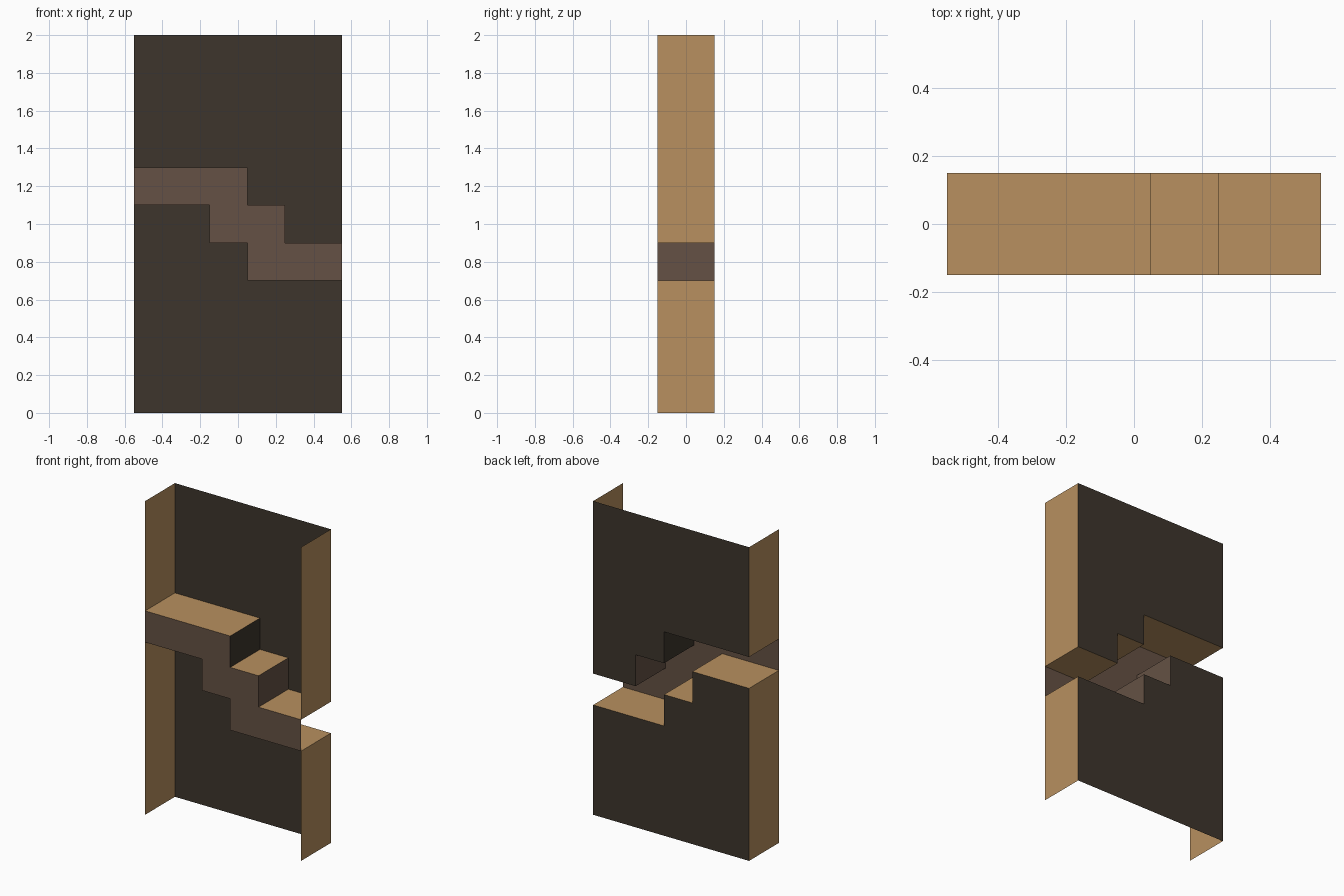
import bpy, bmesh

if "Cube" in bpy.data.objects:
    bpy.data.objects.remove(bpy.data.objects["Cube"])

W, D = 0.55, 0.15  # half width, half depth


def material(name, rgb):
    m = bpy.data.materials.new(name)
    m.diffuse_color = (*rgb, 1)
    m.use_nodes = True
    m.node_tree.nodes["Principled BSDF"].inputs["Base Color"].default_value = m.diffuse_color
    return m


TAN = material("tan", (0.48, 0.28, 0.115))
DARK = material("dark_panel", (0.047, 0.036, 0.025))
BROWN = material("brown_band", (0.13, 0.083, 0.058))
SLOTS = [TAN, DARK, BROWN]


def make_object(name, bm):
    mesh = bpy.data.meshes.new(name)
    bm.to_mesh(mesh)
    bm.free()
    for m in SLOTS:
        mesh.materials.append(m)
    obj = bpy.data.objects.new(name, mesh)
    bpy.context.collection.objects.link(obj)
    return obj


def sheet(bm, outline, y, slot):
    """Flat upright face with its outline in x, z (facing front)."""
    verts = [bm.verts.new((x, y, z)) for x, z in outline]
    bm.faces.new(verts).material_index = slot
    return verts


def tray(name, outline, rim_slots):
    """Back panel with a rim along the outline; the closing edge stays open."""
    bm = bmesh.new()
    back = sheet(bm, outline, D, 1)
    front = [bm.verts.new((x, -D, z)) for x, z in outline]
    for i, slot in enumerate(rim_slots):
        f = bm.faces.new((back[i + 1], back[i], front[i], front[i + 1]))
        f.material_index = slot
    return make_object(name, bm)


# Stepped edges above and below the band, left to right
upper_steps = [(-W, 1.3), (0.05, 1.3), (0.05, 1.1), (0.25, 1.1), (0.25, 0.9), (W, 0.9)]
lower_steps = [(-W, 1.1), (-0.15, 1.1), (-0.15, 0.9), (0.05, 0.9), (0.05, 0.7), (W, 0.7)]

# Upper recess, open at the top
tray("upper_recess", [(-W, 2)] + upper_steps + [(W, 2)], [0, 0, 1, 0, 2, 0, 0])

# Lower recess, open at the bottom
tray("lower_recess", [(W, 0)] + lower_steps[::-1] + [(-W, 0)], [0, 0, 2, 0, 2, 0, 0])

# Stepped band across the front
bm = bmesh.new()
sheet(bm, lower_steps + upper_steps[::-1], -D, 2)
make_object("stepped_band", bm)
